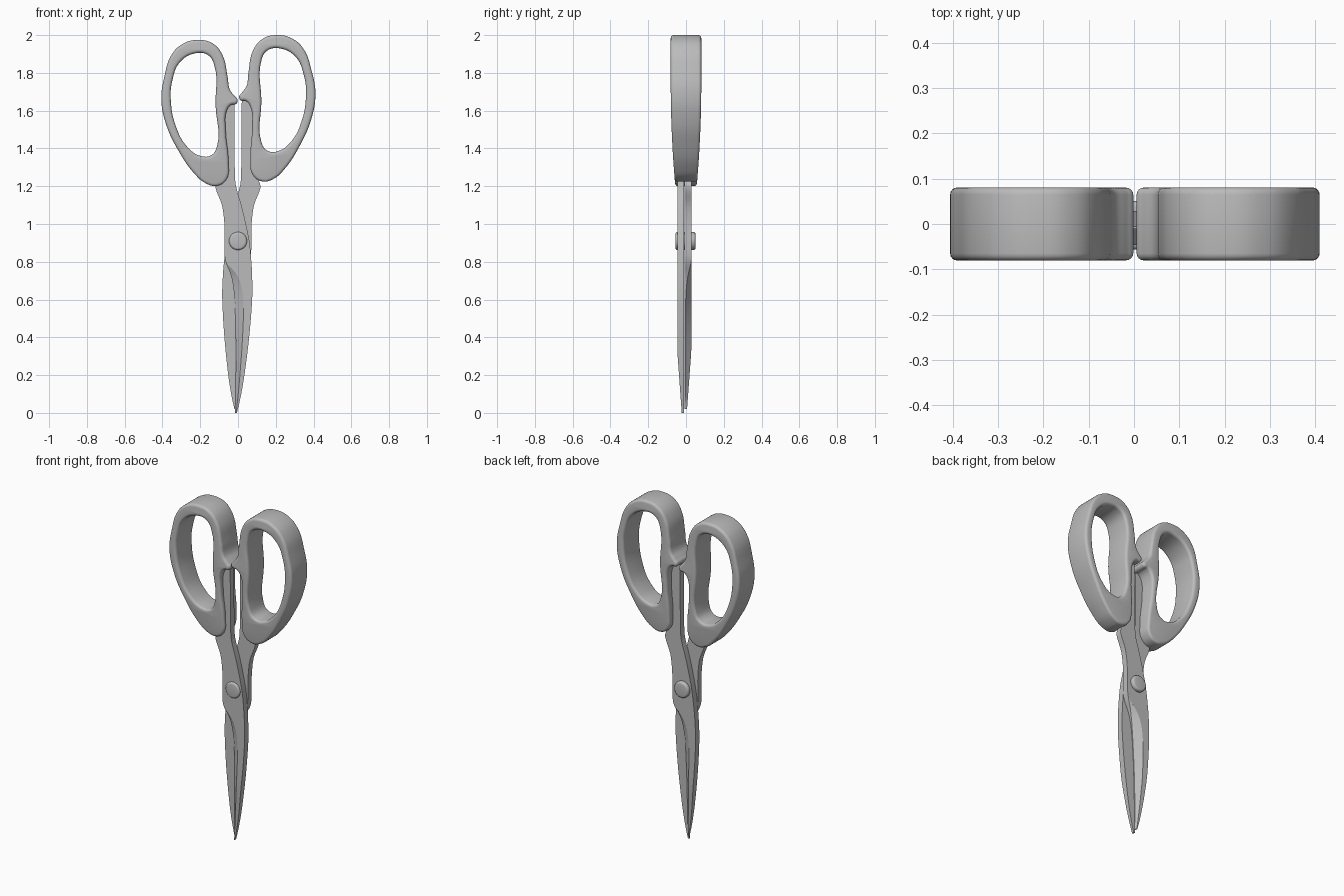
import bpy, bmesh, math
from mathutils import Matrix, Vector

cube = bpy.data.objects.get("Cube")
if cube:
    bpy.data.objects.remove(cube, do_unlink=True)

grey = bpy.data.materials.new("satin grey")
grey.use_nodes = True
GREY = (0.5, 0.5, 0.5, 1)
grey.diffuse_color = GREY
grey.node_tree.nodes["Principled BSDF"].inputs["Base Color"].default_value = GREY


def finish(name, mesh, angle):
    """Link a mesh as a named part and smooth it, keeping sharp edges."""
    obj = bpy.data.objects.new(name, mesh)
    bpy.context.collection.objects.link(obj)
    mesh.materials.clear()
    mesh.materials.append(grey)
    bpy.ops.object.select_all(action="DESELECT")
    obj.select_set(True)
    bpy.context.view_layer.objects.active = obj
    bpy.ops.object.shade_smooth_by_angle(angle=math.radians(angle))
    return obj


# Handle outlines (x, z): the grip with its stop nub, and the finger hole
GRIP = [(.205, 2.0), (.28, 1.985), (.345, 1.93), (.39, 1.81), (.41, 1.69), (.388, 1.555),
        (.33, 1.42), (.25, 1.295), (.19, 1.24), (.13, 1.225), (.078, 1.26), (.066, 1.345),
        (.075, 1.52), (.066, 1.62), (.042, 1.65), (.014, 1.655), (.006, 1.675),
        (.02, 1.695), (.045, 1.73), (.055, 1.8), (.08, 1.92), (.13, 1.98)]
HOLE = [(.125, 1.87), (.155, 1.918), (.22, 1.93), (.305, 1.885), (.348, 1.79), (.36, 1.69),
        (.337, 1.545), (.28, 1.435), (.21, 1.385), (.155, 1.388), (.125, 1.43), (.124, 1.65)]
ROUND = 0.016


def handle(name, place):
    curve = bpy.data.curves.new(name + "_profile", "CURVE")
    curve.dimensions = "2D"
    curve.fill_mode = "BOTH"
    curve.resolution_u = 6
    curve.extrude = 0.081 - ROUND
    curve.bevel_depth = ROUND
    curve.bevel_resolution = 3
    curve.offset = -ROUND
    for outline in (GRIP, HOLE):
        spline = curve.splines.new("BEZIER")
        spline.bezier_points.add(len(outline) - 1)
        spline.use_cyclic_u = True
        for point, (x, z) in zip(spline.bezier_points, outline):
            point.co = place @ Vector((x, z, 0))
            point.handle_left_type = point.handle_right_type = "AUTO"
    helper = bpy.data.objects.new(name + "_profile", curve)
    bpy.context.collection.objects.link(helper)
    graph = bpy.context.evaluated_depsgraph_get()
    mesh = bpy.data.meshes.new_from_object(helper.evaluated_get(graph))
    bpy.data.objects.remove(helper)
    # Stand the grip up and thin it towards the blade
    for v in mesh.vertices:
        x, z, d = v.co
        k = min(1, max(0, (z - 1.2) / 0.55))
        v.co = (x, -d * (0.7 + 0.3 * k * (2 - k)), z)
    bm = bmesh.new()
    bm.from_mesh(mesh)
    bmesh.ops.remove_doubles(bm, verts=bm.verts, dist=0.0001)
    bm.to_mesh(mesh)
    bm.free()
    finish(name, mesh, 35)


hub = Vector((-.22, 1.8, 0))
tilt = (Matrix.Translation(hub + Vector((0, -.026, 0))) @ Matrix.Rotation(math.radians(2), 4, "Z")
        @ Matrix.Translation(-hub) @ Matrix.Scale(-1, 4, Vector((1, 0, 0))))
handle("left_handle", Matrix.Identity(4))
handle("right_handle", tilt)

# Blade stations from tang to tip: height, spine x, grind line x, cutting edge x
STATIONS = [(1.66, -.02, -.075, -.075), (1.4, -.018, -.08, -.08), (1.25, -.016, -.105, -.105),
            (1.19, -.008, -.118, -.118), (1.1, .018, -.085, -.085), (1.0, .042, -.072, -.072),
            (.91, .06, -.071, -.071), (.81, .07, -.068, -.068), (.72, .075, 0, -.035),
            (.6, .075, .028, -.018), (.4, .059, .024, -.012), (.2, .034, .01, -.012),
            (.08, .013, -.001, -.014), (0, -.006, -.01, -.015)]
STEPS = 4


def smooth_stations():
    rows = [Vector(s) for s in STATIONS]
    for i in range(len(rows) - 1):
        a, b = rows[i], rows[i + 1]
        before, after = rows[max(i - 1, 0)], rows[min(i + 2, len(rows) - 1)]
        for s in range(STEPS):
            t = s / STEPS
            yield .5 * (2 * a + (b - before) * t + (2 * before - 5 * a + 4 * b - after) * t * t
                        + (3 * a - before - 3 * b + after) * t ** 3)
    yield rows[-1]


def blade(name, back):
    bm = bmesh.new()
    rings = []
    for z, spine, grind, edge in smooth_stations():
        thick = .036 * min(1, .35 + z / .5)
        grind = max(grind, edge + .001)
        thin = thick * (1 - min(.9, 1.7 * (grind - edge) / (spine - edge)))
        section = [(spine, 0), (spine, thick), (grind, thick), (edge, thin), (edge, 0)]
        low = max(0, 1 - z / .91)
        ring = []
        for x, depth in section:
            if back:
                co = (-x - .025 * low, -.007 + depth, z + .02 * low)
            else:
                co = (x, -.010 - depth, z)
            ring.append(bm.verts.new(co))
        rings.append(ring)
    for upper, lower in zip(rings, rings[1:]):
        for i in range(5):
            j = (i + 1) % 5
            bm.faces.new((upper[i], upper[j], lower[j], lower[i]))
    bm.faces.new(rings[0])
    bm.faces.new(rings[-1])
    bmesh.ops.recalc_face_normals(bm, faces=bm.faces)
    mesh = bpy.data.meshes.new(name)
    bm.to_mesh(mesh)
    bm.free()
    finish(name, mesh, 15)


blade("front_blade", False)
blade("back_blade", True)


# Pivot rivet with rounded heads
bm = bmesh.new()
bmesh.ops.create_cone(bm, cap_ends=True, segments=32, radius1=.048, radius2=.048, depth=.107,
                      matrix=Matrix.Translation((0, -.003, .91)) @ Matrix.Rotation(math.pi / 2, 4, "X"))
rims = [e for e in bm.edges if abs(e.verts[0].co.y - e.verts[1].co.y) < .001]
bmesh.ops.bevel(bm, geom=rims, offset=.012, segments=4, profile=.5, affect="EDGES")
rivet = bpy.data.meshes.new("pivot_rivet")
bm.to_mesh(rivet)
bm.free()
finish("pivot_rivet", rivet, 35)
